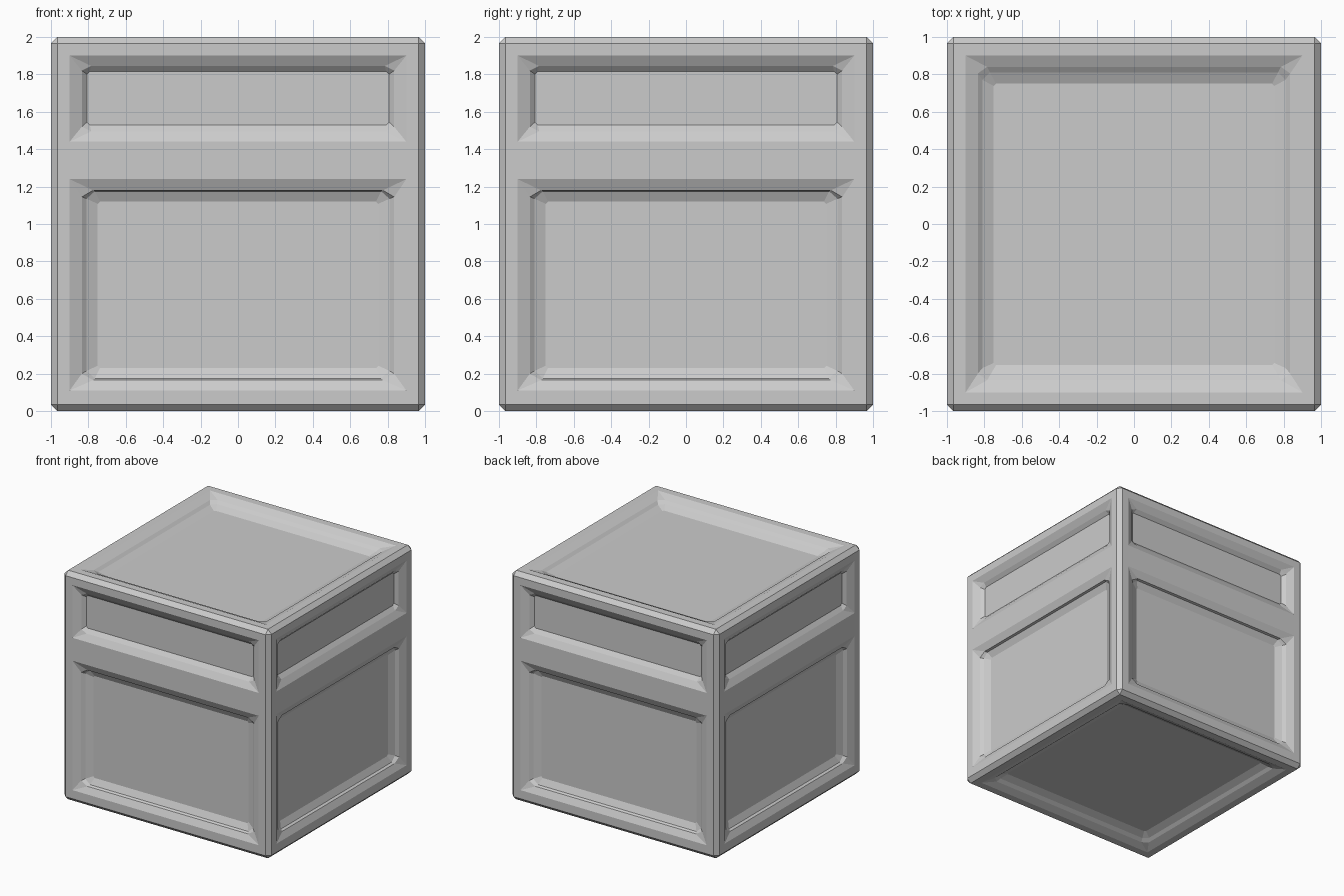
import bpy, bmesh
from math import radians
from mathutils import Matrix, Vector

if "Cube" in bpy.data.objects:
    bpy.data.objects.remove(bpy.data.objects["Cube"])

CH = 0.035          # edge chamfer of the crate
E = 1 - CH

# Panel profiles, outer to inner: side, top, bottom offset, depth, corner cut u, v
LARGE = [(0, 0, 0, 0, 0, 0), (.065, .06, .055, .029, .06, .035),
         (.09, .065, .065, .05, .045, .04), (.15, .12, .12, .077, .012, .012)]
SQUARE = [(0, 0, 0, 0, 0, 0), (.065, .06, .065, .029, .05, .035),
          (.09, .09, .09, .05, .04, .04), (.15, .15, .145, .077, .012, .012)]
SLOT = [(0, 0, 0, 0, 0, 0), (.065, .055, .055, .032, .05, .025),
        (.093, .085, .09, .06, .015, .015)]


def face(bm, M, pts):
    clean = []
    for p in pts:
        if not any((Vector(p) - Vector(q)).length < 1e-6 for q in clean):
            clean.append(p)
    if len(clean) > 2:
        bm.faces.new([bm.verts.new(M @ Vector(p)) for p in clean])


def ring(rect, r):
    u0, u1, v0, v1 = rect
    s, t, b, d, cu, cv = r
    u0, u1, v0, v1, w = u0 + s, u1 - s, v0 + b, v1 - t, 1 - d
    return [(u0 + cu, v0, w), (u1 - cu, v0, w), (u1, v0 + cv, w), (u1, v1 - cv, w),
            (u1 - cu, v1, w), (u0 + cu, v1, w), (u0, v1 - cv, w), (u0, v0 + cv, w)]


def panel(bm, M, rect, profile):
    loops = [ring(rect, r) for r in profile]
    for a, b in zip(loops, loops[1:]):
        for i in range(8):
            j = (i + 1) % 8
            face(bm, M, [a[i], a[j], b[j], b[i]])
    face(bm, M, loops[-1])


def side(bm, M, panels):
    """Flat frame around the recessed panels of one crate side."""
    us = [-E, -.9, .9, E]
    vs = [-E] + [v for p in panels for v in p[:2]] + [E]
    for i in range(3):
        for j in range(len(vs) - 1):
            if i == 1 and j % 2 == 1:
                v0, v1, profile = panels[j // 2]
                panel(bm, M, (-.9, .9, v0, v1), profile)
            else:
                face(bm, M, [(us[i], vs[j], 1), (us[i + 1], vs[j], 1),
                             (us[i + 1], vs[j + 1], 1), (us[i], vs[j + 1], 1)])


bm = bmesh.new()

# Chamfered edges and corners of the crate
bmesh.ops.create_cube(bm, size=2)
bmesh.ops.bevel(bm, geom=bm.edges[:], offset=CH, segments=1, affect='EDGES')
bmesh.ops.delete(bm, geom=[f for f in bm.faces if f.calc_area() > 1], context='FACES')

# Four upright sides with a large panel and a slot above
for k in range(4):
    M = Matrix.Rotation(radians(90 * k), 4, 'Z') @ Matrix.Rotation(radians(90), 4, 'X')
    side(bm, M, [(-.89, .24, LARGE), (.44, .9, SLOT)])

# Top and bottom with one square panel
for a in (0, 180):
    side(bm, Matrix.Rotation(radians(a), 4, 'X'), [(-.9, .9, SQUARE)])

bmesh.ops.remove_doubles(bm, verts=bm.verts[:], dist=1e-5)
bmesh.ops.translate(bm, verts=bm.verts[:], vec=(0, 0, 1))
mesh = bpy.data.meshes.new("panelled_crate")
bm.to_mesh(mesh)
bm.free()
bpy.context.collection.objects.link(bpy.data.objects.new("panelled_crate", mesh))
